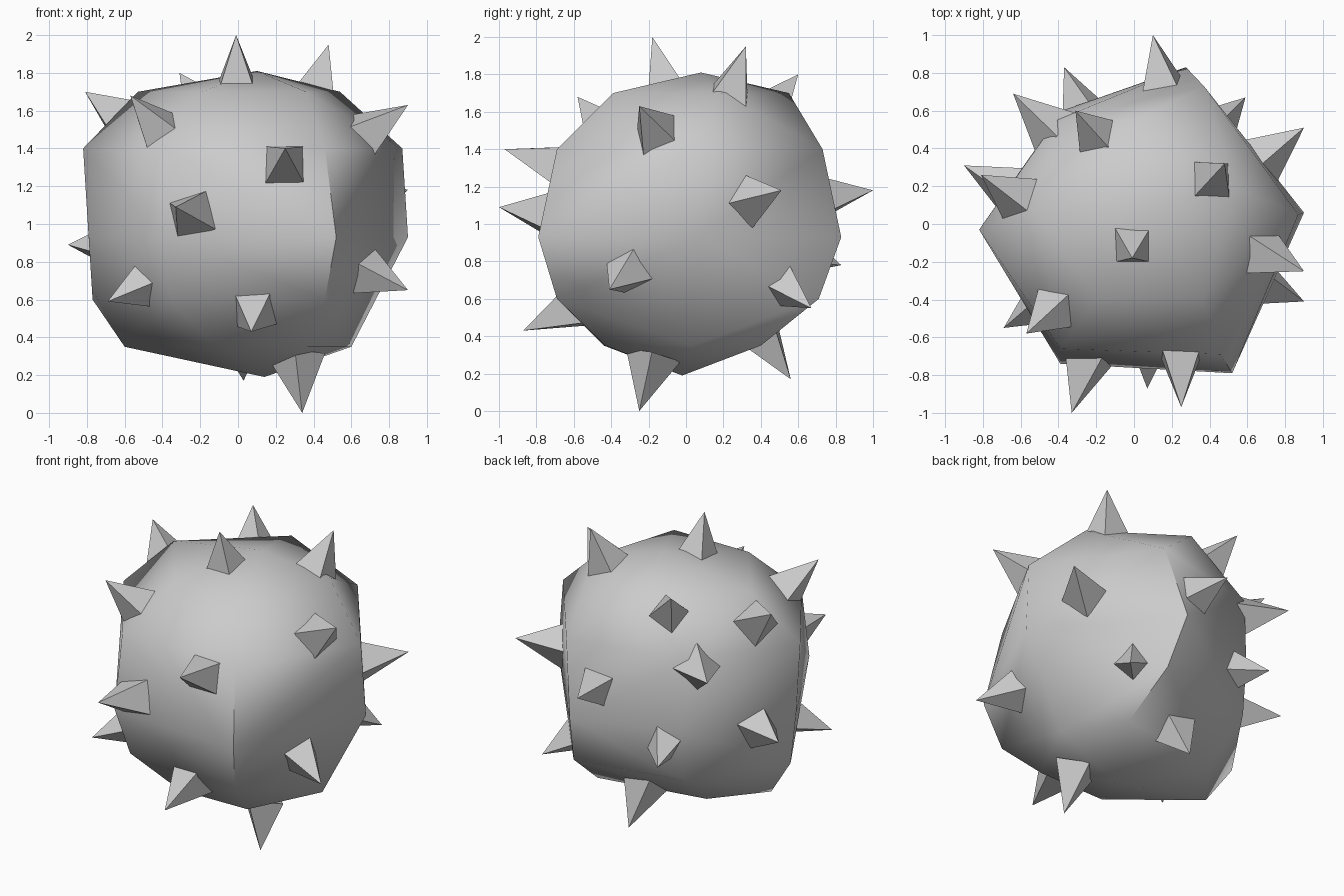
import bpy, bmesh
from math import radians
from mathutils import Vector, Matrix

if "Cube" in bpy.data.objects:
    bpy.data.objects.remove(bpy.data.objects["Cube"])

CENTRE = Vector((0, 0, 1))

# Body: coarse lumpy ball, given as a few cross-sections (height, outline) from top to bottom
sections = [
    (.81, [(.10, .08)]),
    (.70, [(.54, .19), (.01, .55), (-.53, .08), (-.19, -.39), (.36, -.39)]),
    (.40, [(.87, .05), (.37, .73), (-.41, .55), (-.82, -.03), (-.39, -.66), (.46, -.69)]),
    (-.07, [(.90, .06), (.275, .83), (-.38, .60), (-.79, -.03), (-.39, -.74), (.52, -.79)]),
    (-.40, [(.70, .03), (.33, .71), (-.38, .57), (-.77, .0), (-.36, -.62), (.46, -.69)]),
    (-.65, [(.60, .03), (.37, .40), (-.34, .27), (-.60, -.04), (-.12, -.44), (.37, -.43)]),
    (-.81, [(.14, -.02)]),
]
bm = bmesh.new()
for z, outline in sections:
    for x, y in outline:
        bm.verts.new((x, y, z))
bmesh.ops.convex_hull(bm, input=bm.verts[:])
bmesh.ops.delete(bm, geom=[v for v in bm.verts if not v.link_faces], context='VERTS')
bmesh.ops.recalc_face_normals(bm, faces=bm.faces[:])
mesh = bpy.data.meshes.new("body")
bm.to_mesh(mesh)
bm.free()
body = bpy.data.objects.new("body", mesh)
body.location = CENTRE
bpy.context.collection.objects.link(body)
bpy.context.view_layer.objects.active = body
body.select_set(True)
bpy.ops.object.shade_smooth_by_angle(angle=radians(55))

# Spikes: four-sided pyramids placed by their tips; a second entry slides the base off the radial line
spikes = [
    ((-.01, -.18, 2.0), (0, .025, 0)), ((.48, .32, 1.95), (.06, 0, 0)), ((-.81, .26, 1.70), (0, -.07, .02)),
    ((-.57, -.58, 1.68), (.03, 0, -.04)), ((-.31, .60, 1.80), (.055, 0, 0)), ((.90, -.25, 1.63), (0, .04, 0)),
    ((.25, -.97, 1.40), (.07, 0, .03)), ((-.33, -1.0, 1.09), (-.01, 0, -.02)), ((-.69, -.55, .59), (.04, 0, -.02)),
    ((.07, -.87, .43), (.04, 0, -.05)), ((.90, -.41, .65), (0, 0, .01)), ((.34, -.25, 0), (.07, 0, 0)),
    ((.03, .56, .17), (0, 0, 0)), ((.10, 1.0, 1.18), (.09, 0, .01)), ((-.37, .83, .78), (0, 0, 0)),
    ((-.64, .69, 1.36), (.03, 0, .08)), ((-.90, .31, .89), (0, -.05, -.05)), ((.90, .51, 1.18), (.03, -.03, 0)),
    ((.59, .67, .55), (-.02, 0, .02)),
]
LENGTH, RADIUS = 0.31, 0.15
for i, (tip, slide) in enumerate(spikes):
    tip = Vector(tip)
    base = tip - (tip - CENTRE).normalized() * LENGTH + Vector(slide)
    out = (tip - base).normalized()
    turn = Vector((0, 0, 1)).rotation_difference(out).to_matrix().to_4x4()
    place = Matrix.Translation(tip - out * LENGTH / 2) @ turn @ Matrix.Rotation(radians(45), 4, 'Z')
    bm = bmesh.new()
    bmesh.ops.create_cone(bm, cap_ends=True, segments=4, radius1=RADIUS, radius2=0,
                          depth=LENGTH, matrix=place)
    bmesh.ops.remove_doubles(bm, verts=bm.verts[:], dist=1e-4)
    mesh = bpy.data.meshes.new("spike")
    bm.to_mesh(mesh)
    bm.free()
    bpy.context.collection.objects.link(bpy.data.objects.new(f"spike_{i + 1}", mesh))
